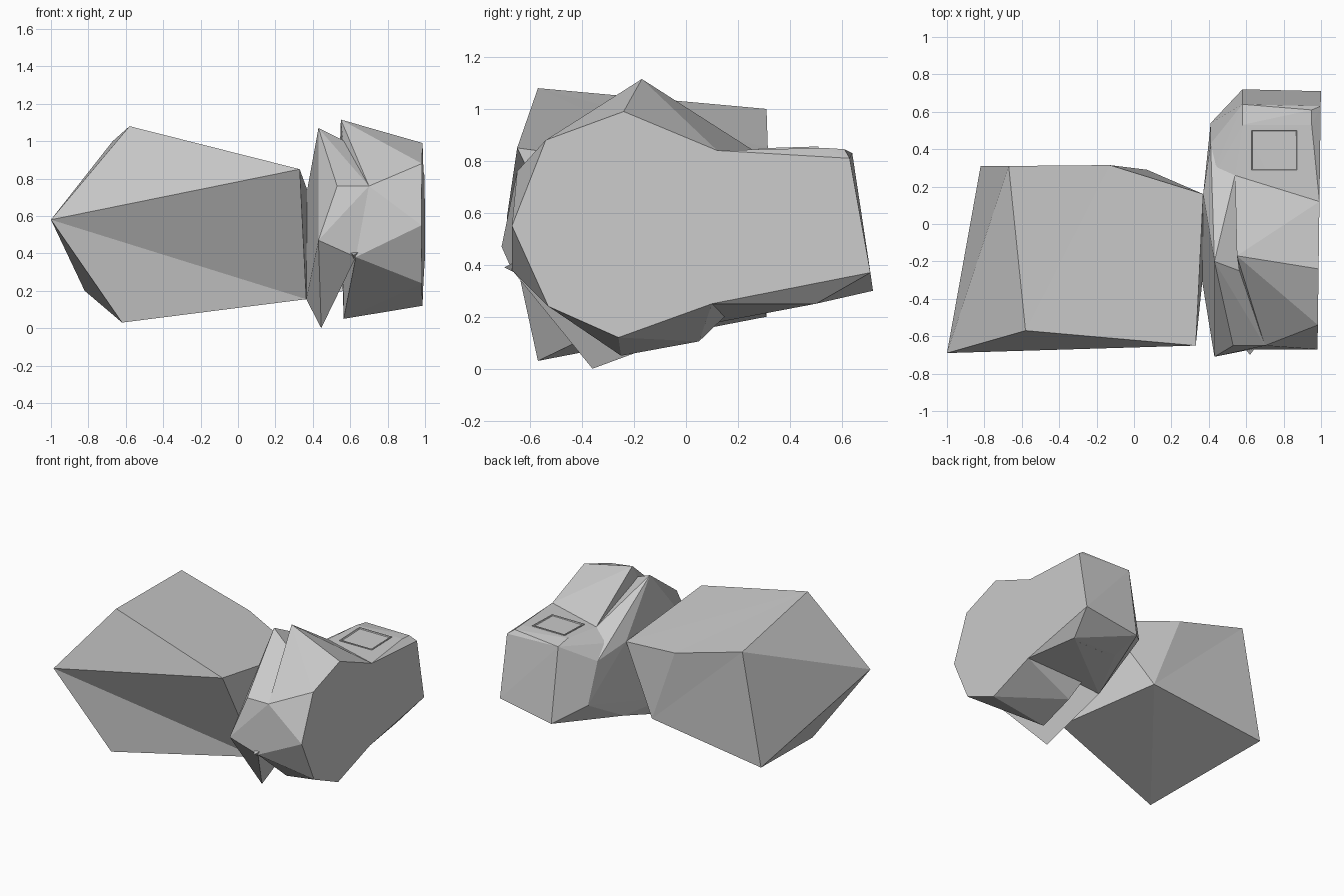
import bpy
import bmesh
from mathutils import Matrix, Vector

# Remove the default cube
default = bpy.data.objects.get("Cube")
if default:
    bpy.data.objects.remove(default, do_unlink=True)

# Single stone grey colour
grey = bpy.data.materials.new("stone_grey")
grey.use_nodes = True
colour = (0.6, 0.6, 0.6, 1)
grey.diffuse_color = colour
grey.node_tree.nodes["Principled BSDF"].inputs["Base Color"].default_value = colour


def finish(name, bm):
    """Turn a bmesh into a flat shaded object with the stone material."""
    bmesh.ops.recalc_face_normals(bm, faces=bm.faces)
    mesh = bpy.data.meshes.new(name)
    bm.to_mesh(mesh)
    bm.free()
    mesh.materials.append(grey)
    obj = bpy.data.objects.new(name, mesh)
    bpy.context.scene.collection.objects.link(obj)
    return obj


def panelled_solid(name, corners, panels):
    """Build a solid from lettered corners and the panels between them."""
    bm = bmesh.new()
    verts = {letter: bm.verts.new(co) for letter, co in corners.items()}
    for panel in panels.split():
        bm.faces.new([verts[letter] for letter in panel])
    return finish(name, bm)


def faceted_solid(name, corners):
    """Wrap a faceted convex solid around its corner points."""
    bm = bmesh.new()
    for corner in corners:
        bm.verts.new(corner)
    result = bmesh.ops.convex_hull(bm, input=bm.verts)
    spare = {g for g in result["geom_interior"] + result["geom_unused"]
             if isinstance(g, bmesh.types.BMVert)}
    bmesh.ops.delete(bm, geom=list(spare), context="VERTS")
    bmesh.ops.dissolve_limit(bm, angle_limit=0.02, verts=bm.verts, edges=bm.edges)
    return finish(name, bm)


def hatch(name, centre, size, tilt, inset):
    """Make a thin raised plate with an inset frame on its outer face."""
    bm = bmesh.new()
    bmesh.ops.create_cube(bm, size=1)
    bmesh.ops.scale(bm, vec=Vector(size), verts=bm.verts)
    outer = [max(bm.faces, key=lambda f: f.calc_center_median().z * inset)]
    bmesh.ops.inset_region(bm, faces=outer, thickness=abs(inset), depth=0)
    bmesh.ops.inset_region(bm, faces=outer, thickness=0.006, depth=-0.006)
    place = Matrix.Translation(centre) @ Matrix.Rotation(tilt, 4, "X")
    bmesh.ops.transform(bm, matrix=place, verts=bm.verts)
    return finish(name, bm)


def side(y, z):
    """Point on the large flat side, which leans out slightly to the back."""
    return (0.99 + 0.013 * y, y, z)


# Corners shared by the neighbouring solids
joint_high = (.37, .16, .74)
joint_low = (.365, -.31, .155)
waist_high = (.41, .43, .69)
waist_low = (.41, .54, .41)
hip = (.41, .13, .18)
brow = (.7, -.65, .76)
chin = (.63, -.67, .38)
roof_foot = (.54, .26, .84)
belly = (.6, .05, .105)
belly_foot = (.56, .2, .25)

# Large angular block on the right-hand half, creased across front and bottom
panelled_solid("large_block", {
    "A": (-1, -.69, .58), "B": (-.58, -.57, 1.08), "C": (.33, -.65, .85),
    "D": joint_high, "E": (-.62, -.57, .03), "F": (-.82, .31, .2),
    "G": (-.67, .31, 1), "H": (-.13, .315, .85), "I": (.07, .29, .31),
    "J": joint_low,
}, "ACB AJC AEJ ABG AGF AFE BCD BDH BHG GHI GIF HDI CJD JID EIJ EFI")

# Collar between the block and the body
faceted_solid("collar", [
    (.43, -.2, 1.07), (.59, -.26, .99), (.53, -.65, .76), (.43, -.71, .47),
    (.445, -.36, 0), brow, chin, joint_high, joint_low,
    waist_high, waist_low, roof_foot, hip,
])

# Rounded front body with the peaked roof
faceted_solid("front_body", [
    side(-.54, .88), side(-.24, .99), side(.12, .84), side(.1, .25),
    side(-.26, .12), side(-.53, .24), side(-.67, .55),
    (.55, -.17, 1.115), (.565, -.25, .05), brow, chin,
    roof_foot, belly, belly_foot,
])

# Lower back body with the flat deck
faceted_solid("back_body", [
    side(.12, .84), side(.1, .25), side(.71, .37), side(.63, .81),
    (.95, .61, .845), (.58, .64, .83), (.58, .72, .3),
    (.58, .53, .85), (.95, .53, .85), (.58, .5, .25), (.93, .5, .25),
    joint_high, waist_high, waist_low, roof_foot, belly_foot, hip,
])

# Small nub at the front
faceted_solid("front_nub", [
    (.59, -.66, .41), (.65, -.66, .41), (.62, -.7, .39), (.62, -.66, .37),
])

# Hatches on the deck and on the underside
hatch("deck_hatch", (.75, .395, .842), (.26, .23, .02), .03, .012)
hatch("underside_hatch", (.75, .38, .256), (.24, .2, .02), 0, -.012)
